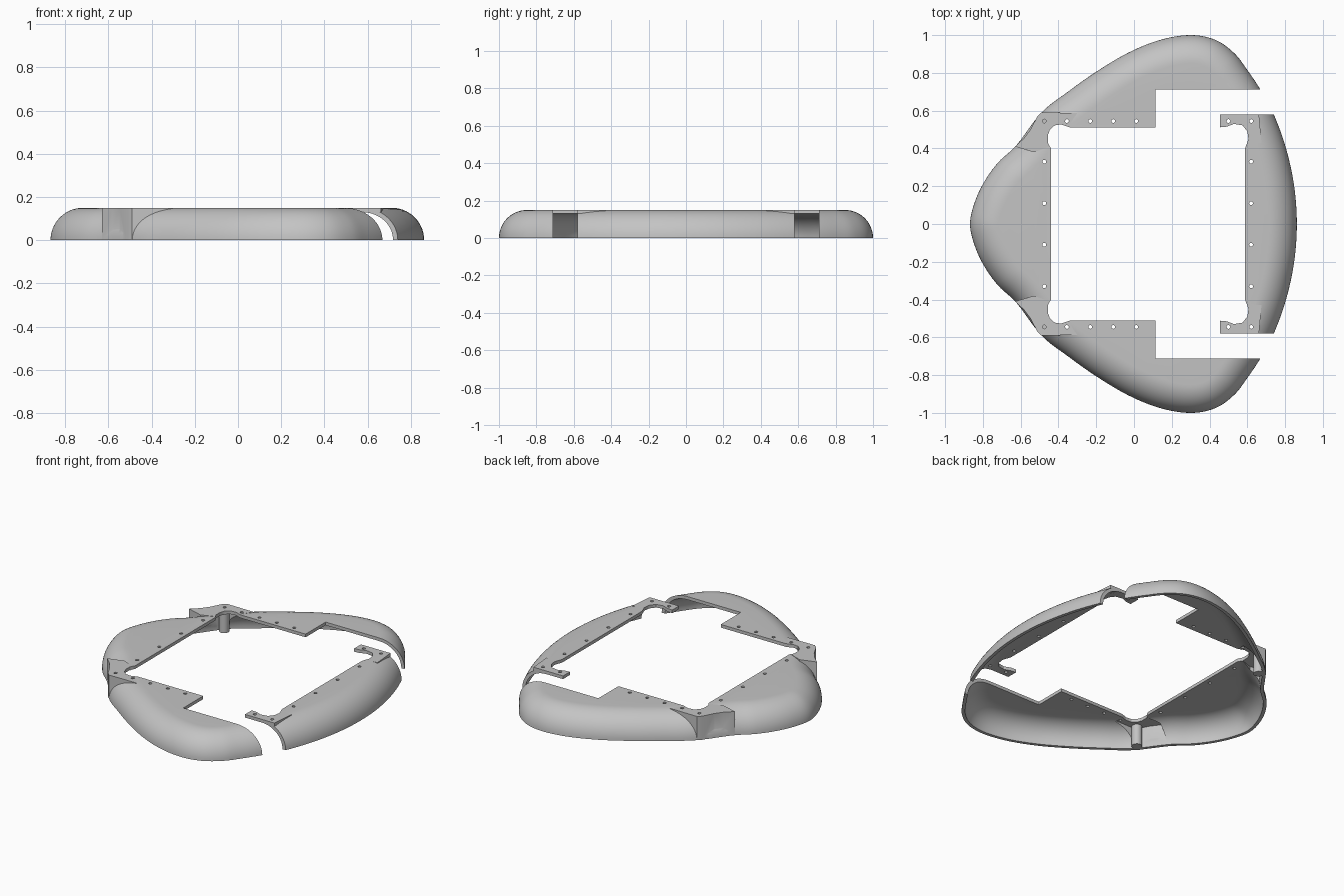
import bpy, bmesh, math
from mathutils import Vector

TOP, WALL = 0.15, 0.02

cube = bpy.data.objects.get("Cube")
if cube:
    bpy.data.objects.remove(cube, do_unlink=True)

shell_grey = bpy.data.materials.new("shell_grey")
shell_grey.use_nodes = True
GREY = (0.55, 0.55, 0.55, 1)
shell_grey.diffuse_color = GREY
shell_grey.node_tree.nodes["Principled BSDF"].inputs["Base Color"].default_value = GREY


def mirrored(half):
    """Close a half outline by mirroring it over y = 0."""
    return half + [(x, -y) for x, y in reversed(half) if y > 0]


def smooth_loop(points, steps=6):
    """Closed Catmull-Rom curve through the points."""
    pts, out = [Vector(p) for p in points], []
    n = len(pts)
    for i in range(n):
        a, b, c, d = (pts[(i + k - 1) % n] for k in range(4))
        for s in range(steps):
            t = s / steps
            out.append(0.5 * (2 * b + (c - a) * t + (2 * a - 5 * b + 4 * c - d) * t**2
                              + (3 * b - a - 3 * c + d) * t**3))
    return out


def inset(points, dist):
    """Move a closed outline inward with mitred corners."""
    pts = [Vector(p) for p in points]
    n = len(pts)
    area = sum(pts[i - 1].cross(pts[i]) for i in range(n))
    side = 1 if area > 0 else -1
    out = []
    for i, p in enumerate(pts):
        d1, d2 = (p - pts[i - 1]).normalized(), (pts[(i + 1) % n] - p).normalized()
        n1, n2 = (Vector((-d.y, d.x)) * side for d in (d1, d2))
        out.append(p + (n1 + n2) * dist / (1 + n1.dot(n2)))
    return out


def loft(name, rings):
    """Solid from stacked (outline, height) rings with flat caps."""
    bm = bmesh.new()
    loops = [[bm.verts.new((p[0], p[1], z)) for p in pts] for pts, z in rings]
    for low, high in zip(loops, loops[1:]):
        for i in range(len(low)):
            bm.faces.new((low[i - 1], low[i], high[i], high[i - 1]))
    bm.faces.new(loops[0])
    bm.faces.new(loops[-1])
    bmesh.ops.recalc_face_normals(bm, faces=bm.faces)
    mesh = bpy.data.meshes.new(name)
    bm.to_mesh(mesh)
    bm.free()
    obj = bpy.data.objects.new(name, mesh)
    bpy.context.collection.objects.link(obj)
    return obj


def prism(name, points, z0, z1):
    return loft(name, [(points, z0), (points, z1)])


def circle(x, y, r, n=16):
    return [(x + r * math.cos(2 * math.pi * i / n), y + r * math.sin(2 * math.pi * i / n))
            for i in range(n)]


def dome(name, points, height, base):
    """Outline rounded over to a flat top by a quarter circle."""
    rings = [(points, base)]
    for i in range(15):
        a = math.pi / 2 * i / 14
        rings.append((inset(points, height * (1 - math.cos(a))), height * math.sin(a)))
    if base == 0:
        rings.pop(0)
    return loft(name, rings)


def combine(body, tool, operation):
    mod = body.modifiers.new("combine", "BOOLEAN")
    mod.operation, mod.object, mod.solver = operation, tool, "EXACT"
    bpy.context.view_layer.objects.active = body
    bpy.ops.object.modifier_apply(modifier=mod.name)
    bpy.data.objects.remove(tool, do_unlink=True)


# Plan outlines
outline = smooth_loop(mirrored([
    (-0.868, 0), (-0.845, 0.11), (-0.795, 0.22), (-0.72, 0.325), (-0.62, 0.42),
    (-0.49, 0.59), (-0.35, 0.7), (-0.2, 0.806), (-0.03, 0.907), (0.14, 0.975),
    (0.3, 1.0), (0.43, 0.975), (0.53, 0.905), (0.6, 0.815), (0.67, 0.71),
    (0.74, 0.58), (0.805, 0.4), (0.848, 0.2), (0.862, 0)]))
corner = [(-0.3, 0.588), (-0.49, 0.59), (-0.512, 0.57), (-0.548, 0.5), (-0.582, 0.455),
          (-0.63, 0.41), (-0.53, 0.38), (-0.42, 0.42), (-0.36, 0.5)]
window = mirrored([
    (-0.44, 0.4), (-0.456, 0.43), (-0.456, 0.47), (-0.445, 0.5), (-0.42, 0.522),
    (-0.385, 0.527), (-0.34, 0.512), (0.115, 0.512), (0.115, 0.712), (1.1, 0.712),
    (1.1, 0.58), (0.455, 0.58), (0.455, 0.512), (0.49, 0.515), (0.53, 0.53),
    (0.575, 0.522), (0.6, 0.49), (0.606, 0.45), (0.588, 0.4)])


def flip(points, s):
    return [(x, y * s) for x, y in points]


# Outer body: rounded dome with upright corner columns
body = dome("right_shell", outline, TOP, 0)
for s in (1, -1):
    combine(body, prism("corner_column", flip(corner, s), 0, TOP), "UNION")

# Hollow underside
combine(body, dome("cavity", inset(outline, WALL), TOP - WALL, -0.1), "DIFFERENCE")
for s in (1, -1):
    hollow = flip(inset(corner, WALL), s)
    combine(body, prism("column_cavity", hollow, -0.1, TOP - WALL), "DIFFERENCE")
    # Flat corner tabs of the left bumper
    tab = flip([(0.45, 0.43), (0.675, 0.43), (0.66, 0.6), (0.45, 0.6)], s)
    combine(body, prism("corner_tab", tab, TOP - WALL, TOP), "UNION")

# Central opening and side gaps
combine(body, prism("window_cutter", window, -0.2, 0.4), "DIFFERENCE")

# Corner posts
for s in (1, -1):
    combine(body, prism("post", circle(-0.477, 0.543 * s, 0.03, 24), 0, TOP - WALL / 2), "UNION")

# Screw holes
spots = [(x, y) for x in (-0.475, 0.62) for y in (0.11, 0.33, 0.545)]
spots += [(x, 0.545) for x in (-0.355, -0.232, -0.11, 0.012, 0.5)]
for x, y in spots:
    for s in (1, -1):
        combine(body, prism("hole", circle(x, y * s, 0.01, 12), 0.1, 0.2), "DIFFERENCE")

# Finish and split into the two separate pieces
body.data.materials.clear()
body.data.materials.append(shell_grey)
for poly in body.data.polygons:
    poly.material_index = 0
bpy.ops.object.select_all(action="DESELECT")
body.select_set(True)
bpy.context.view_layer.objects.active = body
bpy.ops.object.shade_smooth_by_angle(angle=math.radians(30))
bpy.ops.object.mode_set(mode="EDIT")
bpy.ops.mesh.select_all(action="SELECT")
bpy.ops.mesh.separate(type="LOOSE")
bpy.ops.object.mode_set(mode="OBJECT")
pieces = list(bpy.context.selected_objects)
for piece in pieces:
    on_left = max(v.co.x for v in piece.data.vertices) > 0.8
    piece.name = "left_bumper" if on_left else "right_shell"
for piece in pieces:
    if min(v.co.x for v in piece.data.vertices) < -0.8:
        piece.name = "right_shell"
